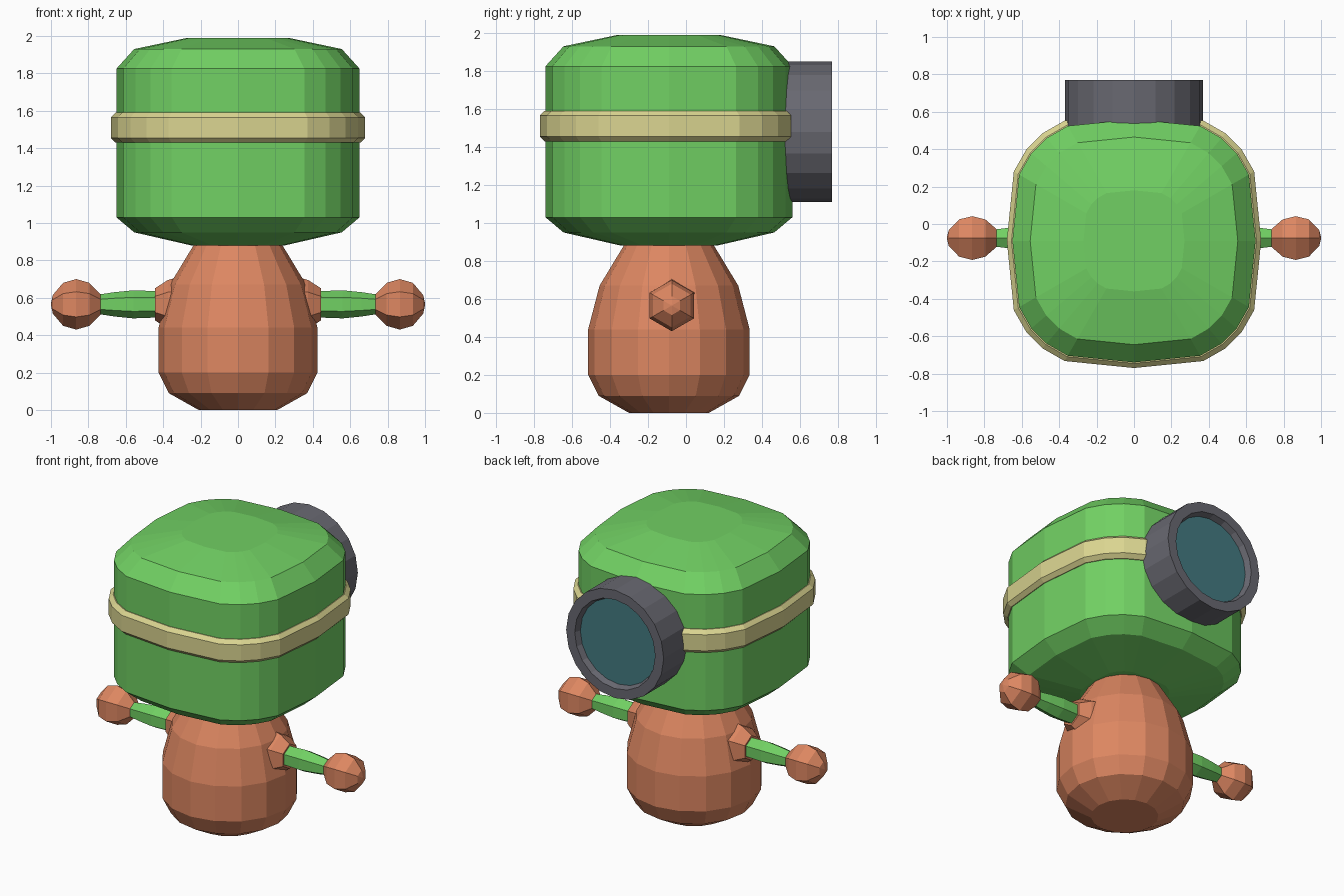
import bpy, bmesh
from math import cos, sin, pi, radians
from mathutils import Matrix, Vector

cube = bpy.data.objects.get("Cube")
if cube:
    bpy.data.objects.remove(cube)


def material(name, r, g, b):
    m = bpy.data.materials.new(name)
    m.use_nodes = True
    m.diffuse_color = (r, g, b, 1)
    m.node_tree.nodes["Principled BSDF"].inputs["Base Color"].default_value = (r, g, b, 1)
    return m


GREEN = material("leaf_green", 0.165, 0.63, 0.125)
CLAY = material("clay_orange", 0.72, 0.24, 0.12)
SAND = material("strap_sand", 0.70, 0.66, 0.28)
GREY = material("rim_grey", 0.14, 0.14, 0.165)
TEAL = material("lens_teal", 0.058, 0.195, 0.22)


def polygon(n):
    return [(cos(2 * pi * i / n), sin(2 * pi * i / n)) for i in range(n)]


def loft(name, section, profile, mats, matrix):
    """Stack scaled copies of a section along local z; (radius, height) pairs.
    A second material goes on the end cap."""
    bm = bmesh.new()
    rings = [[bm.verts.new((x * r, y * r, h)) for x, y in section] for r, h in profile]
    n = len(section)
    for a, b in zip(rings, rings[1:]):
        for i in range(n):
            j = (i + 1) % n
            bm.faces.new((a[i], a[j], b[j], b[i]))
    bm.faces.new(rings[0][::-1])
    cap = bm.faces.new(rings[-1])
    cap.material_index = len(mats) - 1
    bmesh.ops.recalc_face_normals(bm, faces=bm.faces)
    bm.transform(matrix)
    mesh = bpy.data.meshes.new(name)
    bm.to_mesh(mesh)
    bm.free()
    for m in mats:
        mesh.materials.append(m)
    obj = bpy.data.objects.new(name, mesh)
    bpy.context.collection.objects.link(obj)
    return obj


# Rounded square section with slightly bulging sides
quarter = [(1, 0), (0.945, 0.545), (0.845, 0.72), (0.72, 0.845), (0.545, 0.945)]
squircle = []
for turn in range(4):
    for x, y in quarter:
        for _ in range(turn):
            x, y = -y, x
        squircle.append((x, y))

MID_Y = -0.09
upright = Matrix.Translation((0, MID_Y, 0))

# Head and strap
loft("head", squircle,
     [(0.25, 0.88), (0.555, 0.95), (0.65, 1.03), (0.65, 1.825), (0.555, 1.93), (0.27, 1.99)],
     [GREEN], upright)
loft("strap", squircle,
     [(0.63, 1.43), (0.655, 1.43), (0.68, 1.455), (0.68, 1.565), (0.655, 1.59), (0.63, 1.59)],
     [SAND], upright)

# Body
loft("body", polygon(16),
     [(0.21, 0), (0.37, 0.09), (0.425, 0.2), (0.425, 0.44), (0.365, 0.67), (0.235, 0.885)],
     [CLAY], upright)

# Goggle with recessed lens
to_back = Matrix.Translation((0, 0, 1.48)) @ Matrix.Rotation(radians(-90), 4, 'X')
loft("goggle", polygon(20),
     [(0.37, 0.42), (0.37, 0.77), (0.305, 0.77), (0.29, 0.73)],
     [GREY, TEAL], to_back)

# Shoulders, arms and hands
for side, sign in (("left", 1), ("right", -1)):
    out = Matrix.Translation((0, -0.075, 0.565)) @ Matrix.Rotation(radians(90 * sign), 4, 'Y')
    loft(side + "_shoulder", polygon(6),
         [(0.15, 0.3), (0.13, 0.375), (0.085, 0.445)], [CLAY], out)
    loft(side + "_arm", polygon(6),
         [(0.07, 0.42), (0.075, 0.56), (0.065, 0.66), (0.05, 0.76)], [GREEN], out)
    loft(side + "_hand", polygon(6),
         [(0.05, 0.73), (0.115, 0.795), (0.135, 0.865), (0.115, 0.935), (0.05, 0.99), (0.005, 1.0)],
         [CLAY], out)
